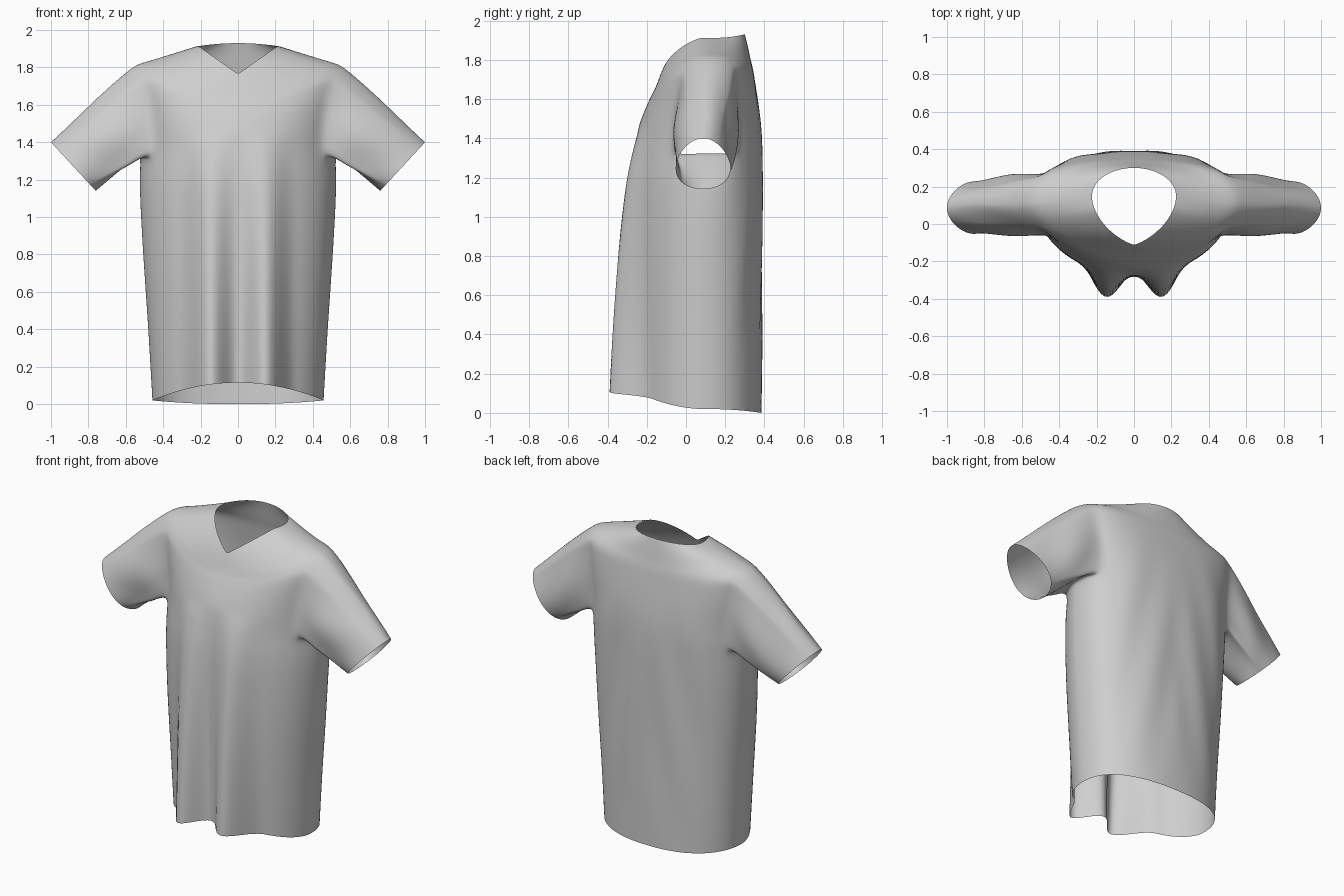
import bpy, bmesh, math
from mathutils import Vector

if "Cube" in bpy.data.objects:
    bpy.data.objects.remove(bpy.data.objects["Cube"])

SEG = 72        # vertices around the torso
SUB = 3         # rings between two key sections
CUFF_STEPS = 8  # rings along a sleeve

# Torso sections, hem to neckline:
# half width, side y, side z, front y, front z, back y, back z, back roundness
KEYS = [
    (.458, .08, .02, -.333, .115, .385, .00, .86),
    (.480, .08, .40, -.328, .44, .388, .39, .85),
    (.507, .08, .80, -.317, .82, .39, .80, .84),
    (.525, .09, 1.15, -.297, 1.15, .39, 1.15, .81),
    (.520, .10, 1.345, -.274, 1.32, .388, 1.34, .76),
    (.525, .10, 1.47, -.25, 1.43, .382, 1.46, .75),
    (.545, .10, 1.60, -.22, 1.52, .370, 1.57, .75),
    (.57, .10, 1.73, -.185, 1.60, .355, 1.67, .77),
    (.57, .11, 1.80, -.16, 1.65, .343, 1.745, .82),
    (.45, .12, 1.842, -.145, 1.685, .33, 1.80, .88),
    (.34, .135, 1.876, -.13, 1.725, .315, 1.87, .95),
    (.225, .15, 1.912, -.113, 1.765, .30, 1.93, 1.0),
]


def section(i):
    """Smoothly interpolated section for ring i."""
    k, t = divmod(i, SUB)
    t /= SUB
    p = [KEYS[min(max(k + d, 0), len(KEYS) - 1)] for d in (-1, 0, 1, 2)]
    return [b + .5 * t * (c - a + t * (2*a - 5*b + 4*c - d + t * (3*(b - c) + d - a)))
            for a, b, c, d in zip(*p)]


def pleat(ax):
    """Pleat offset across the front: centre valley, lobe, fading flank."""
    if ax < .155:
        return math.cos(math.pi * ax / .155) * .85 - .12
    if ax < .295:
        return -.285 - .685 * math.cos(math.pi * (ax - .155) / .14)
    return .4 * max(0, 1 - (ax - .295) / .16)


def torso_point(i, j, last):
    w, ys, zs, yf, zf, yb, zb, p = section(i)
    a = 2 * math.pi * j / SEG
    c, s = math.cos(a), math.sin(a)
    neck = max(0, (i - last + 9) / 9)       # 1 at the neckline
    if s >= 0:                              # back, slightly boxy
        x = w * math.copysign(abs(c) ** p, c)
        y = ys + (yb - ys) * s ** p
        z = zs + (zb - zs) * s * s
        # shallow drape folds on the back
        fade = max(0, math.sin(math.pi * min(z / 1.7, 1))) * s
        y += .006 * fade * math.sin(24 * abs(x) + 5 * z)
    else:                                   # front, pointed at the neck
        s, t = -s, 1 - abs(c)
        x = w * c
        bow = s ** (1 + .2 * (1 - neck))
        y = ys + (yf - ys) * (bow + (t - bow) * .3 * neck ** 2)
        vee = max(0, 1 - 1.08 * abs(c))
        z = zs + (zf - zs) * (s * s * (1 - neck) + vee * neck)
        # two deep pleats that open toward the hem
        y += .1 * max(0, 1 - z / 1.45) ** .7 * pleat(abs(x))
    return Vector((x, y, z))


bm = bmesh.new()
last = (len(KEYS) - 1) * SUB
grid = [[bm.verts.new(torso_point(i, j, last)) for j in range(SEG)]
        for i in range(last + 1)]

# Torso faces, leaving an armhole on each side
LOW, HIGH, HALF = 4 * SUB, 8 * SUB, 6


def in_armhole(i, j):
    return LOW <= i < HIGH and any((j - c + HALF) % SEG < 2 * HALF for c in (0, SEG // 2))


for i in range(last):
    for j in range(SEG):
        if not in_armhole(i, j):
            n = (j + 1) % SEG
            bm.faces.new((grid[i][j], grid[i][n], grid[i+1][n], grid[i+1][j]))

# Sleeves grown from the armholes to an oval cuff
soft = []
for side, mid in ((1, 0), (-1, SEG // 2)):
    path = [(LOW, j) for j in range(-HALF, HALF)]
    path += [(i, HALF) for i in range(LOW, HIGH)]
    path += [(HIGH, j) for j in range(HALF, -HALF, -1)]
    path += [(i, -HALF) for i in range(HIGH, LOW, -1)]
    loop = [grid[i][(mid + j) % SEG] for i, j in path]
    base = [v.co.copy() for v in loop]
    ring = loop
    soft += loop
    for step in range(1, CUFF_STEPS + 1):
        t = step / CUFF_STEPS
        new = []
        for co in base:
            a = math.atan2((co.z - 1.57) / .225, (co.y - .10) / .18)
            cuff = Vector((side * (.88 + .12 * math.sin(a)),
                           .087 + .138 * math.cos(a) * (1 - .2 * math.sin(a)),
                           1.27 + .13 * math.sin(a)))
            pos = co.lerp(cuff, t)
            # rounded shoulder cap and soft sleeve folds
            cap = math.sin(math.pi * t) * (1 - t)
            pos.z += .012 * cap * max(0, math.sin(a))
            pos.y += .010 * math.sin(math.pi * t) * math.sin(3 * a + 4 * t)
            # fuller sleeve near the armhole, front and back
            pos.y += .02 * cap * math.cos(a)
            new.append(bm.verts.new(pos))
        for k in range(len(ring)):
            n = (k + 1) % len(ring)
            bm.faces.new((ring[k], ring[n], new[n], new[k]))
        if step < 3:
            soft += new
        ring = new

# Soften the armhole seam
for _ in range(2):
    bmesh.ops.smooth_vert(bm, verts=soft, factor=.5,
                          use_axis_x=True, use_axis_y=True, use_axis_z=True)

mesh = bpy.data.meshes.new("shirt")
bm.to_mesh(mesh)
bm.free()
shirt = bpy.data.objects.new("shirt", mesh)
bpy.context.collection.objects.link(shirt)

# Light grey cloth
cloth = bpy.data.materials.new("light grey cloth")
cloth.diffuse_color = (.62, .62, .62, 1)
cloth.use_nodes = True
cloth.node_tree.nodes["Principled BSDF"].inputs["Base Color"].default_value = cloth.diffuse_color
mesh.materials.append(cloth)

mesh.polygons.foreach_set("use_smooth", [True] * len(mesh.polygons))
sub = shirt.modifiers.new("smooth cloth", "SUBSURF")
sub.levels = sub.render_levels = 1
